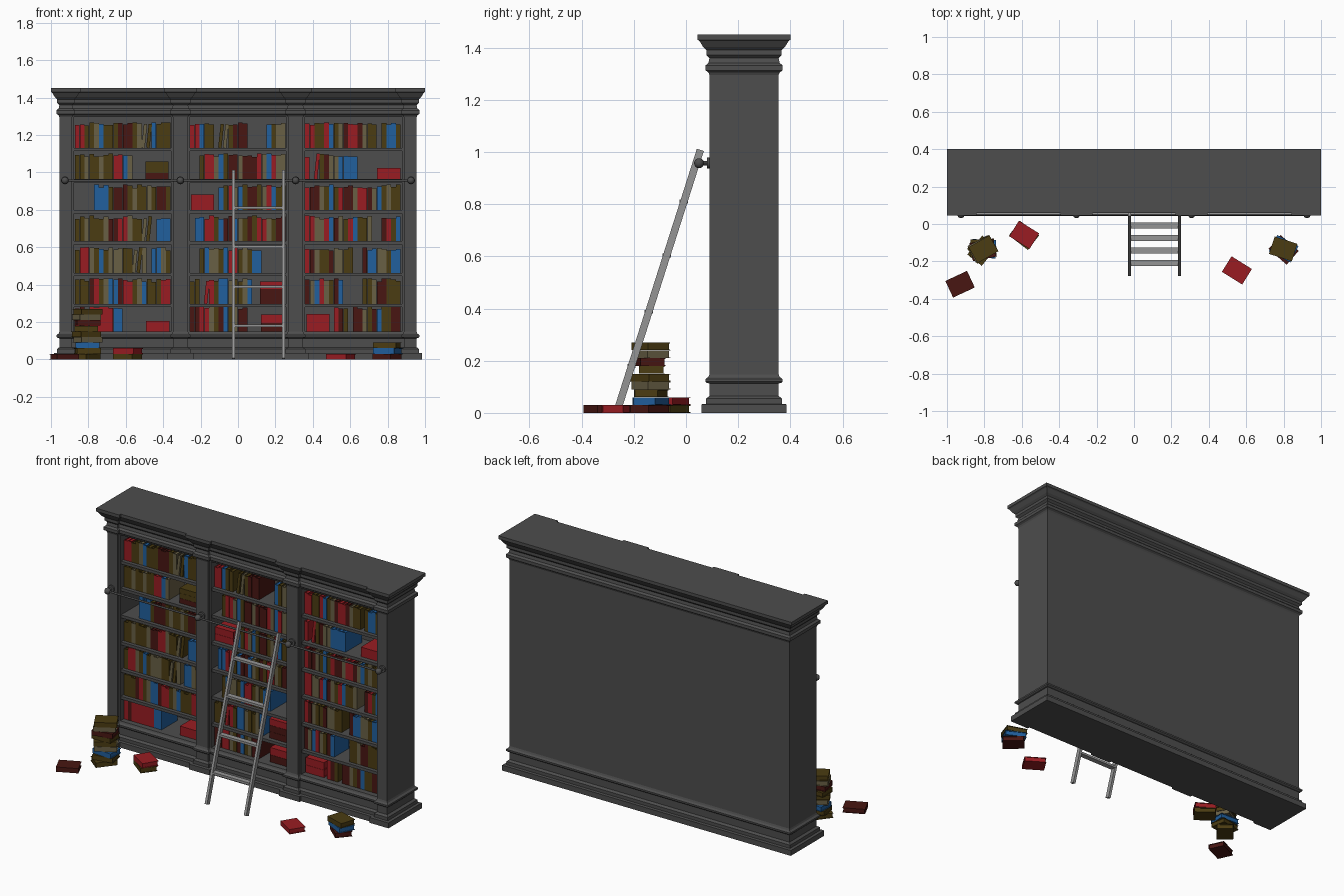
import bpy, bmesh, math, random
from mathutils import Matrix, Vector

if "Cube" in bpy.data.objects:
    bpy.data.objects.remove(bpy.data.objects["Cube"])
random.seed(4)


def material(name, rgb):
    m = bpy.data.materials.new(name)
    m.diffuse_color = (*rgb, 1)
    m.use_nodes = True
    m.node_tree.nodes["Principled BSDF"].inputs["Base Color"].default_value = m.diffuse_color
    return m


WOOD = material("dark_wood", (0.075, 0.075, 0.075))
METAL = material("ladder_grey", (0.3, 0.3, 0.3))
COLOURS = {"R": ("red", (0.32, 0.012, 0.016)), "D": ("dark_red", (0.065, 0.008, 0.006)),
           "O": ("olive", (0.07, 0.045, 0.006)), "B": ("blue", (0.015, 0.115, 0.34)),
           "T": ("tan", (0.14, 0.115, 0.06))}
MATS = {k: material(n + "_cover", c) for k, (n, c) in COLOURS.items()}


def finish(name, bm, mat, smooth=False):
    bmesh.ops.recalc_face_normals(bm, faces=bm.faces)
    me = bpy.data.meshes.new(name)
    bm.to_mesh(me)
    bm.free()
    me.materials.append(mat)
    ob = bpy.data.objects.new(name, me)
    bpy.context.collection.objects.link(ob)
    if smooth:
        bpy.context.view_layer.objects.active = ob
        ob.select_set(True)
        bpy.ops.object.shade_smooth_by_angle()
        ob.select_set(False)
    return ob


def box(bm, lo, hi, mat=Matrix()):
    lo, hi = Vector(lo), Vector(hi)
    bmesh.ops.create_cube(bm, size=1, matrix=mat @ Matrix.Translation((lo + hi) / 2)
                          @ Matrix.Diagonal((*(hi - lo), 1)))


def rod(bm, p, q, r, sides=12):
    p, q = Vector(p), Vector(q)
    rot = (q - p).to_track_quat("Z", "Y").to_matrix().to_4x4()
    bmesh.ops.create_cone(bm, cap_ends=True, segments=sides, radius1=r, radius2=r,
                          depth=(q - p).length, matrix=Matrix.Translation((p + q) / 2) @ rot)


# Cabinet plan: four pilasters breaking forward from a recessed front
PILASTERS = [(-0.955, -0.887), (-0.348, -0.267), (0.267, 0.348), (0.887, 0.955)]
Y_FRONT, Y_RECESS, Y_BACK = 0.09, 0.105, 0.355


def outline(o):
    pts = [(-0.955 - o, Y_BACK + o)]
    for i, (a, b) in enumerate(PILASTERS):
        if i:
            pts.append((a - o, Y_RECESS - o))
        pts += [(a - o, Y_FRONT - o), (b + o, Y_FRONT - o)]
        if i < 3:
            pts.append((b + o, Y_RECESS - o))
    return pts + [(0.955 + o, Y_BACK + o)]


def moulding(name, profile):
    bm = bmesh.new()
    rings = [[bm.verts.new((x, y, z)) for x, y in outline(o)] for o, z in profile]
    n = len(rings[0])
    for r, s in zip(rings, rings[1:]):
        for i in range(n):
            j = (i + 1) % n
            bm.faces.new((r[i], r[j], s[j], s[i]))
    bm.faces.new(rings[0])
    bm.faces.new(rings[-1])
    finish(name, bm, WOOD)


moulding("base_plinth", [(.03, 0), (.03, .033), (.013, .035), (.013, .055), (0, .065), (0, .113),
                         (.01, .115), (.015, .12), (.015, .13), (.004, .138), (0, .148)])
moulding("cornice", [(0, 1.295), (.004, 1.305), (.015, 1.313), (.015, 1.332), (.004, 1.342),
                     (0, 1.36), (.012, 1.372), (.012, 1.39), (.024, 1.402), (.038, 1.425),
                     (.045, 1.43), (.045, 1.45)])

# Uprights, back panel and shelves
bm = bmesh.new()
for a, b in PILASTERS:
    box(bm, (a, Y_FRONT, .14), (b, Y_BACK, 1.3))
    box(bm, (max(a - .01, -.955), Y_RECESS, .14), (min(b + .01, .955), Y_BACK, 1.3))
finish("pilasters", bm, WOOD)
bm = bmesh.new()
box(bm, (-.95, .335, .14), (.95, Y_BACK, 1.3))
finish("back_panel", bm, WOOD)
SHELF_Z = [1.131, .965, .799, .632, .463, .297, .15]
bm = bmesh.new()
for z in SHELF_Z[:-1]:
    for (_, a), (b, _) in zip(PILASTERS, PILASTERS[1:]):
        box(bm, (a, .112, z - .018), (b, .34, z))
finish("shelves", bm, WOOD)

# Ladder rail with ball brackets
bm = bmesh.new()
rod(bm, (-.93, .05, .957), (.93, .05, .957), .006)
for x in (-.925, -.308, .308, .925):
    bmesh.ops.create_uvsphere(bm, u_segments=16, v_segments=10, radius=.019,
                              matrix=Matrix.Translation((x, .05, .957)))
    rod(bm, (x, .05, .957), (x, .085, .957), .008)
    rod(bm, (x, .081, .957), (x, .092, .957), .021, 16)
finish("ladder_rail", bm, WOOD, True)

# Leaning ladder
foot, head = Vector((0, -.266, 0)), Vector((0, .055, 1.008))
tilt = math.atan2(head.y - foot.y, head.z)
M = Matrix.Translation(foot) @ Matrix.Rotation(-tilt, 4, "X")
bm = bmesh.new()
for x in (-.025, .242):
    box(bm, (x - .008, -.014, .004), (x + .008, .014, (head - foot).length), M)
finish("ladder_sides", bm, METAL)
bm = bmesh.new()
for z in (.18, .388, .603, .81):
    y = foot.y + math.tan(tilt) * z
    box(bm, (-.02, y - .016, z - .007), (.237, y + .016, z + .007))
finish("ladder_steps", bm, METAL)

# Books: two boards, a spine and an inset page block, centred on the origin
shelf_bm = {k: bmesh.new() for k in COLOURS}
floor_bm = {k: bmesh.new() for k in COLOURS}


def book(bm, M, t, d, h):
    c, e = min(.003, t * .15), .004
    x, y, z = t / 2, d / 2, h / 2
    box(bm, (-x, -y, -z), (-x + c, y, z), M)
    box(bm, (x - c, -y, -z), (x, y, z), M)
    box(bm, (-x + c, -y, -z), (x - c, -y + c, z), M)
    box(bm, (-x + c, -y + c, -z + e), (x - c, y - e, z - e), M)


# One letter per book, dot for a gap, lower case for a leaning book
BAYS = [(-.872, ["RROOTBOOODDDOTtoBOOO", "OOTOOTOORRBT", "....BBBODDDOTOOTODDO",
                 "OOTOOOTDDRRTOOto.BBB", "ORRTOBOTTTOOtoT.BBTO", "OOODROTBBDRROTBOOORR",
                 "RDRRRRRRBB"]),
        (-.257, ["RRBOO.otODDD....BOTT", "..ORRTBODDTDDDRTBRTT", "......BORTBODDOTRBOO",
                 ".BBRROBDDBTODORRTODD", "..OBTTOBRROTOBB", "OO.rROBBTOOTB",
                 "DDRRTODBOTDD"]),
        (.358, ["RROORBOTDRRDTOO.OBBO", "R.rODTTBBBB", "RDDTOBORDDTRRDTBOTOO",
                "RRTTRBDTORBOOT..DROB", "RDTOODTTOO..DBBTTOBB", "DTBRTODB....OOTDDOOO",
                "......RDO.DDTODBOODD"])]
STEP = .0256
for x0, rows in BAYS:
    for z, row in zip(SHELF_Z, rows):
        for i, ch in enumerate(row):
            if ch == ".":
                continue
            h, d = random.uniform(.118, .137), random.uniform(.14, .16)
            M = Matrix.Translation((x0 + STEP * (i + .5), .135 + d / 2, z + h / 2))
            t = STEP * .97
            if ch.islower():
                M, t = M @ Matrix.Rotation(math.radians(6), 4, "Y"), STEP * .7
            book(shelf_bm[ch.upper()], M, t, d, h)

# Books lying flat on shelves: centre x, row, colours upwards, thickness
for x, row, cols, t in [(-.433, 1, "DOO", .031), (-.43, 6, "R", .057), (-.19, 2, "RR", .042),
                        (.18, 5, "DDR", .04), (.185, 6, "DR", .045), (.805, 1, "R", .06),
                        (.428, 6, "RR", .047)]:
    for i, ch in enumerate(cols):
        M = Matrix.Translation((x, .215, SHELF_Z[row] + t * (i + .5)))
        book(shelf_bm[ch], M @ Matrix.Rotation(math.pi / 2, 4, "Y"), t * .98, .155, .125)

# Stacks on the floor: x, y, colours upwards, yaw of the top book
for x, y, cols, yaw in [(-.805, -.135, "OOBTOODTO", 30), (-.93, -.322, "D", 25),
                        (-.587, -.058, "OR", -32), (.55, -.248, "R", -32),
                        (.798, -.133, "DBO", -18)]:
    for i, ch in enumerate(cols):
        top = i == len(cols) - 1
        a = yaw if top else yaw + random.uniform(-38, 22)
        j = 0 if top else .008
        M = (Matrix.Translation((x + random.uniform(-j, j), y + random.uniform(-j, j), .03 * (i + .5)))
             @ Matrix.Rotation(math.radians(a), 4, "Z") @ Matrix.Rotation(math.pi / 2, 4, "Y"))
        book(floor_bm[ch], M, .0295, .098, .128)

for k, (name, _) in COLOURS.items():
    finish("shelf_books_" + name, shelf_bm[k], MATS[k])
    finish("floor_books_" + name, floor_bm[k], MATS[k])
